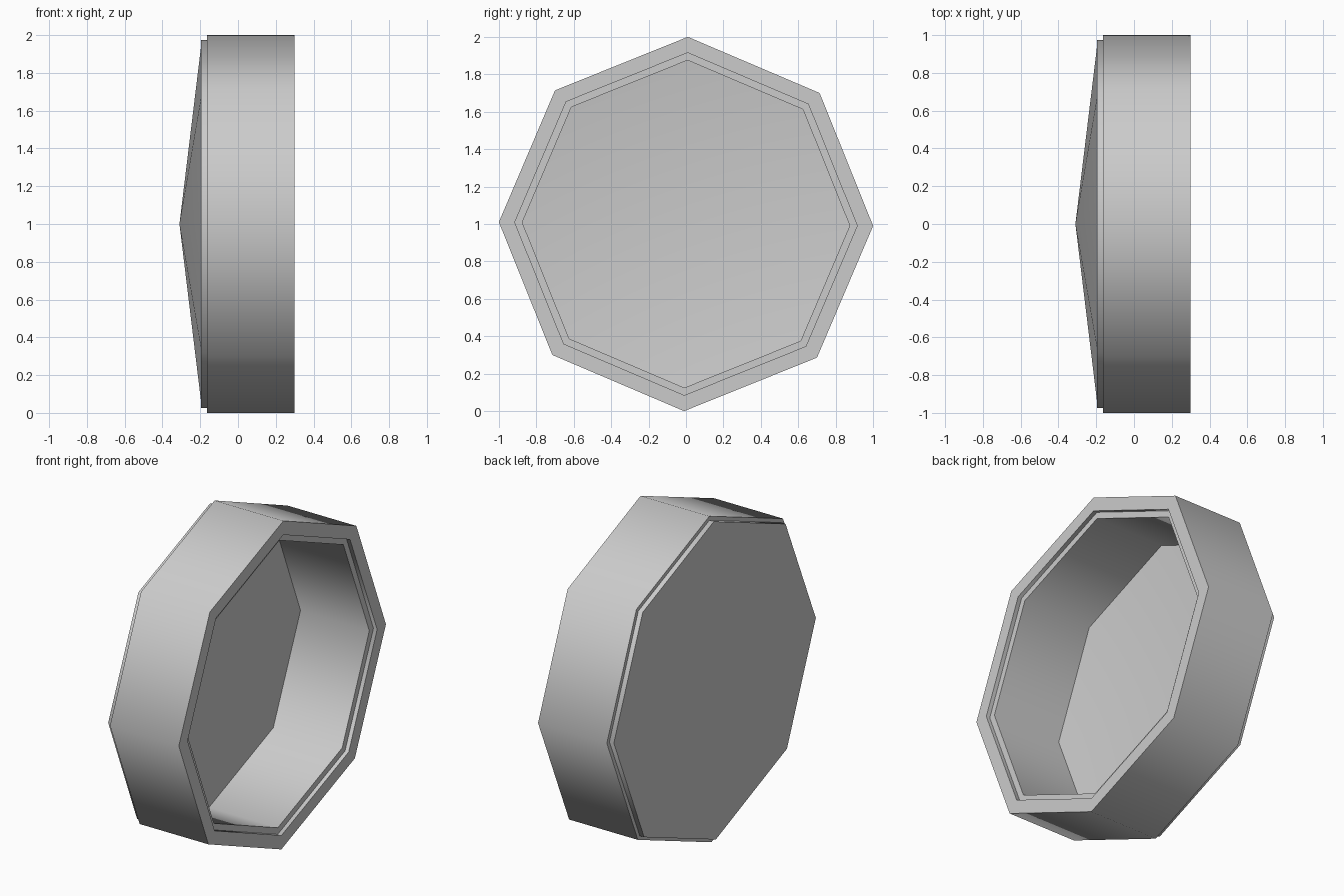
import bpy, bmesh, math

if "Cube" in bpy.data.objects:
    bpy.data.objects.remove(bpy.data.objects["Cube"])

SIDES = 8
TURN = 0.01          # slight roll of the octagon about its axis

grey = bpy.data.materials.new("plain grey")
grey.diffuse_color = (0.6, 0.6, 0.6, 1)
grey.use_nodes = True
grey.node_tree.nodes["Principled BSDF"].inputs["Base Color"].default_value = grey.diffuse_color


def spin_profile(name, profile):
    """Revolve (x, radius) points about the x axis into an octagonal part."""
    bm = bmesh.new()
    rings = []
    for x, r in profile:
        if r == 0:
            rings.append([bm.verts.new((x, 0, 1))] * SIDES)
            continue
        angles = [TURN + math.tau * k / SIDES for k in range(SIDES)]
        rings.append([bm.verts.new((x, r * math.sin(a), 1 + r * math.cos(a)))
                      for a in angles])
    for p, q in zip(rings, rings[1:]):
        for k in range(SIDES):
            n = (k + 1) % SIDES
            corners = list(dict.fromkeys((p[k], q[k], q[n], p[n])))
            bm.faces.new(corners)
    mesh = bpy.data.meshes.new(name)
    bm.to_mesh(mesh)
    bm.free()
    mesh.materials.append(grey)
    obj = bpy.data.objects.new(name, mesh)
    bpy.context.collection.objects.link(obj)
    bpy.ops.object.select_all(action='DESELECT')
    obj.select_set(True)
    bpy.context.view_layer.objects.active = obj
    bpy.ops.object.shade_smooth_by_angle(angle=math.radians(50))
    return obj


# Side wall with a stepped rim around the open end
spin_profile("side_wall", [(-0.165, 0.975), (-0.165, 1.0), (0.30, 1.0),
                           (0.30, 0.915), (0.275, 0.915), (0.275, 0.875),
                           (-0.19, 0.875)])

# Shallow pointed back with a small stepped edge
spin_profile("back_cover", [(-0.31, 0), (-0.195, 0.945), (-0.195, 0.975),
                            (-0.165, 0.975)])

# Inner face of the back, following the same shallow point
spin_profile("inner_floor", [(-0.19, 0.875), (-0.295, 0)])
